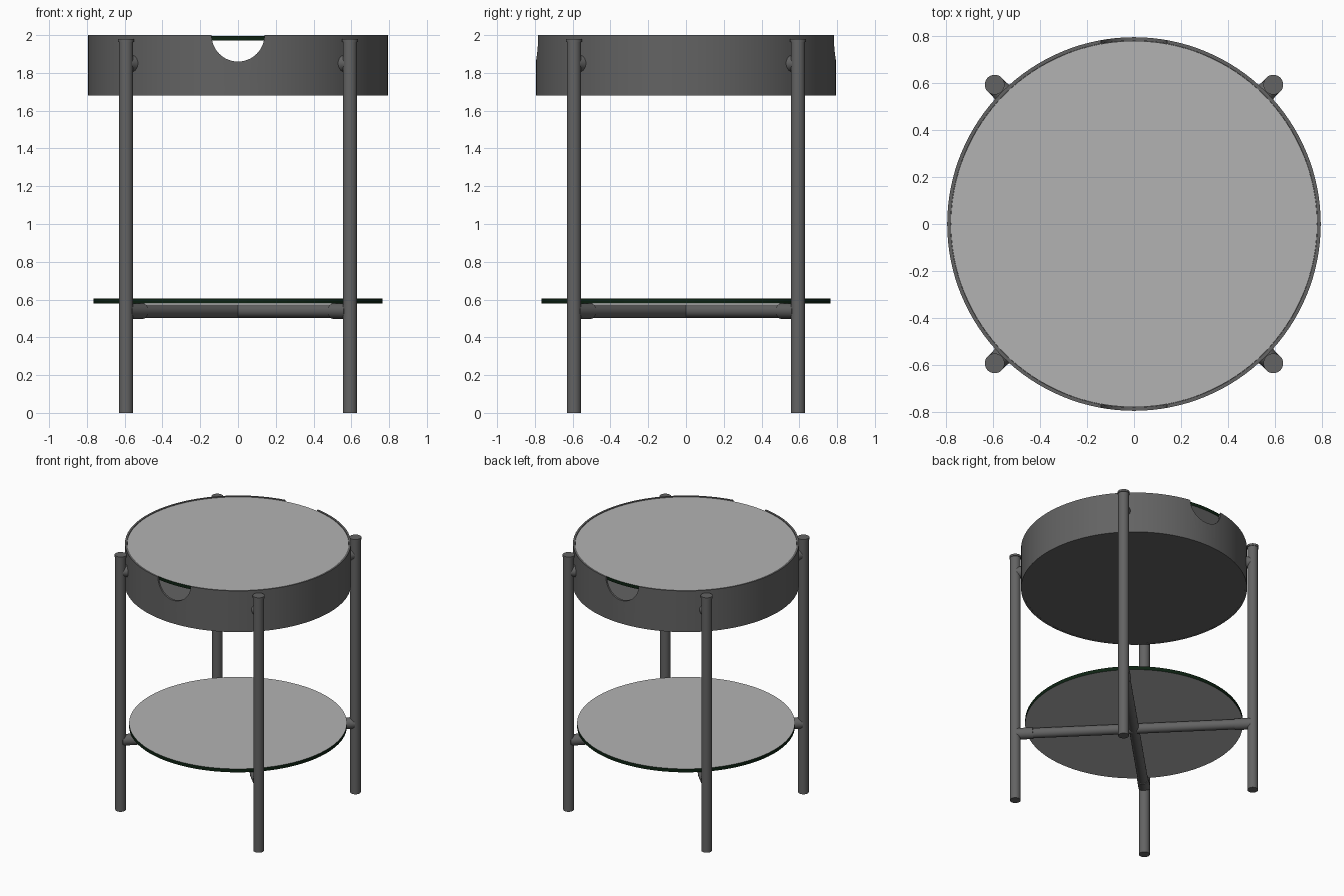
import bpy, bmesh, math
from mathutils import Vector

if "Cube" in bpy.data.objects:
    bpy.data.objects.remove(bpy.data.objects["Cube"])


def material(name, rgb):
    m = bpy.data.materials.new(name)
    m.diffuse_color = (*rgb, 1)
    m.use_nodes = True
    m.node_tree.nodes["Principled BSDF"].inputs["Base Color"].default_value = m.diffuse_color
    return m


METAL = material("dark grey metal", (0.125, 0.125, 0.125))
GLASS = material("pale grey glass", (0.45, 0.45, 0.45))
EDGE = material("dark green glass edge", (0.004, 0.016, 0.006))


def finish(ob, name, *mats):
    ob.name = name
    for m in mats:
        ob.data.materials.append(m)
    bpy.ops.object.select_all(action='DESELECT')
    ob.select_set(True)
    bpy.context.view_layer.objects.active = ob
    bpy.ops.object.shade_smooth_by_angle(angle=math.radians(35))
    return ob


def rod(name, a, b, r1, r2=None, sides=32, mats=(METAL,)):
    """Cylinder or cone running from point a to point b."""
    a, b = Vector(a), Vector(b)
    d = b - a
    bpy.ops.mesh.primitive_cone_add(
        vertices=sides, radius1=r1, radius2=r1 if r2 is None else r2,
        depth=d.length, location=(a + b) / 2,
        rotation=d.to_track_quat('Z', 'Y').to_euler())
    return finish(bpy.context.object, name, *mats)


def lathe(name, profile, sides=128):
    """Closed profile of (radius, z) points turned round the z axis."""
    bm = bmesh.new()
    rings = [[bm.verts.new((r * math.cos(t), r * math.sin(t), z)) for r, z in profile]
             for t in (2 * math.pi * i / sides for i in range(sides))]
    n = len(profile)
    for i in range(sides):
        p, q = rings[i], rings[(i + 1) % sides]
        for j in range(n):
            k = (j + 1) % n
            bm.faces.new((p[j], q[j], q[k], p[k]))
    bmesh.ops.recalc_face_normals(bm, faces=bm.faces)
    me = bpy.data.meshes.new(name)
    bm.to_mesh(me)
    bm.free()
    ob = bpy.data.objects.new(name, me)
    bpy.context.collection.objects.link(ob)
    return ob


def glass_disc(name, radius, z0, z1):
    """Glass plate with pale faces and a green edge."""
    ob = rod(name, (0, 0, z0), (0, 0, z1), radius, sides=128, mats=(GLASS, EDGE))
    for p in ob.data.polygons:
        p.material_index = 0 if abs(p.normal.z) > 0.5 else 1


# drum wall with a half-round hand hole at front and back
wall = lathe("drum_wall", [(0.795, 1.68), (0.795, 2.0), (0.78, 2.0), (0.78, 1.68)])
cutter = rod("hand_hole_cutter", (0, -1, 2.0), (0, 1, 2.0), 0.14, sides=64)
cutter.hide_render = True
mod = wall.modifiers.new("hand holes", 'BOOLEAN')
mod.operation = 'DIFFERENCE'
mod.solver = 'EXACT'
mod.object = cutter
bpy.context.view_layer.objects.active = wall
bpy.ops.object.modifier_apply(modifier=mod.name)
bpy.data.objects.remove(cutter, do_unlink=True)
wall.data.materials.clear()
finish(wall, "drum_wall", METAL)

# drum floor
rod("drum_floor", (0, 0, 1.681), (0, 0, 1.696), 0.785, sides=128)

# glass plates
glass_disc("glass_top", 0.779, 1.971, 1.996)
glass_disc("glass_shelf", 0.766, 0.578, 0.605)

# legs with caps, drum brackets and shelf bar sleeves
LEG = 0.593
BAR_Z = 0.539
for sx, side in ((-1, "left"), (1, "right")):
    for sy, end in ((-1, "front"), (1, "back")):
        tag = f"{end}_{side}"

        def at(radial, z):
            return (sx * radial / math.sqrt(2), sy * radial / math.sqrt(2), z)

        x, y = sx * LEG, sy * LEG
        rod(f"leg_{tag}", (x, y, 0), (x, y, 1.966), 0.038)
        rod(f"leg_cap_{tag}", (x, y, 1.964), (x, y, 1.98), 0.042)
        rod(f"drum_bracket_{tag}", at(0.785, 1.85), at(0.835, 1.85), 0.046, 0.036)
        rod(f"bar_sleeve_{tag}", at(0.712, BAR_Z), at(0.83, BAR_Z), 0.041)

# crossed bars under the shelf
for s, name in ((1, "shelf_bar_a"), (-1, "shelf_bar_b")):
    rod(name, (-LEG, -s * LEG, BAR_Z), (LEG, s * LEG, BAR_Z), 0.036)
